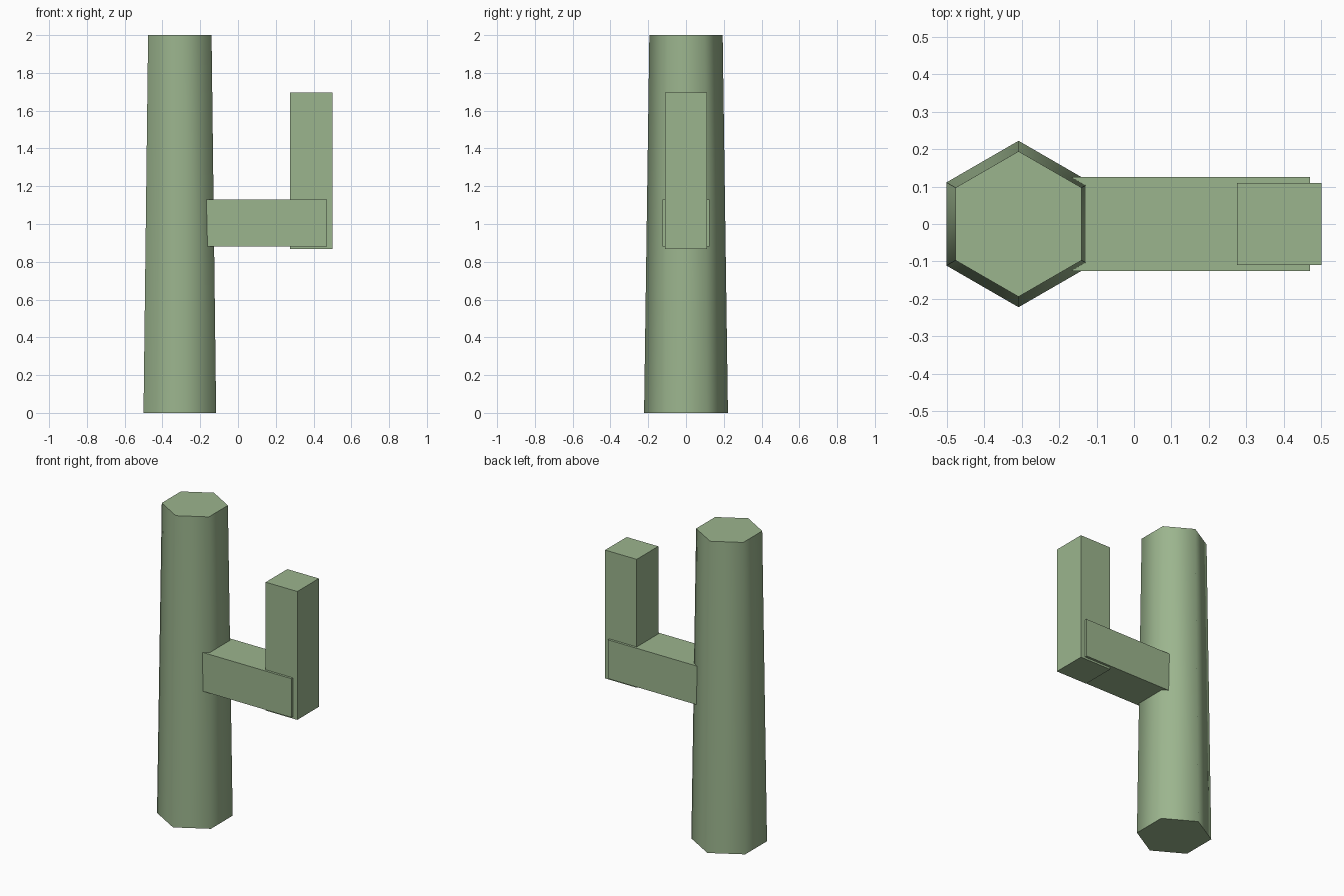
import bpy
import math
from mathutils import Vector

cube = bpy.data.objects.get("Cube")
if cube:
    bpy.data.objects.remove(cube, do_unlink=True)

# One soft green for the whole plant
green = bpy.data.materials.new("cactus_green")
green.use_nodes = True
colour = (0.33, 0.46, 0.27, 1.0)
green.diffuse_color = colour
green.node_tree.nodes["Principled BSDF"].inputs["Base Color"].default_value = colour


def add_box(name, low, high):
    """Add a flat-faced box between two opposite corners."""
    low, high = Vector(low), Vector(high)
    bpy.ops.mesh.primitive_cube_add(size=1, location=(low + high) / 2)
    box = bpy.context.object
    box.name = name
    box.scale = high - low
    bpy.ops.object.transform_apply(location=False, rotation=False, scale=True)
    box.data.materials.append(green)
    return box


# Tapered six-sided trunk with corners at front and back, smooth sides, flat caps
bpy.ops.mesh.primitive_cone_add(vertices=6, radius1=0.222, radius2=0.194, depth=2,
                                location=(-0.308, 0, 1))
trunk = bpy.context.object
trunk.name = "trunk"
trunk.data.materials.append(green)
bpy.ops.object.shade_smooth_by_angle(angle=math.radians(70))

# Side arm: a horizontal part running out of the trunk, and an upright end
add_box("arm_horizontal", (-0.25, -0.125, 0.88), (0.47, 0.125, 1.13))
add_box("arm_upright", (0.275, -0.11, 0.867), (0.5, 0.11, 1.695))
